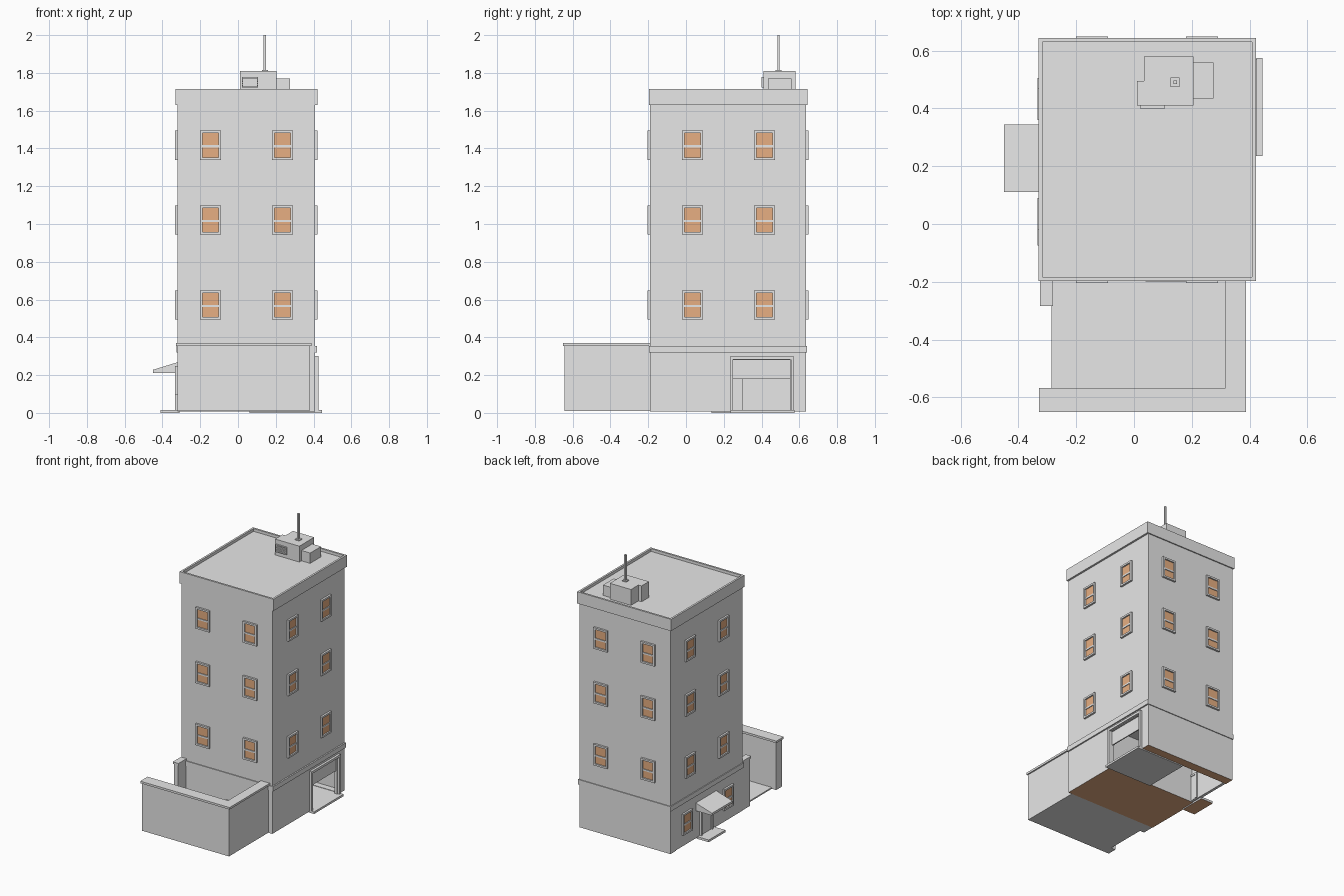
import bpy, bmesh
from math import pi
from mathutils import Matrix, Vector

if "Cube" in bpy.data.objects:
    bpy.data.objects.remove(bpy.data.objects["Cube"], do_unlink=True)


def material(name, rgb):
    m = bpy.data.materials.new(name)
    m.use_nodes = True
    m.diffuse_color = (*rgb, 1)
    m.node_tree.nodes["Principled BSDF"].inputs["Base Color"].default_value = (*rgb, 1)
    return m


GREY = material("light grey", (0.8, 0.8, 0.8))
BROWN = material("warm brown", (0.9, 0.48, 0.25))


def add_box(bm, x, y, z, slot=0):
    """Axis-aligned box given as three (low, high) ranges."""
    size = [r[1] - r[0] for r in (x, y, z)]
    mid = [(r[0] + r[1]) / 2 for r in (x, y, z)]
    mat = Matrix.Translation(mid) @ Matrix.Diagonal((*size, 1))
    verts = bmesh.ops.create_cube(bm, size=1, matrix=mat)["verts"]
    for f in {f for v in verts for f in v.link_faces}:
        f.material_index = slot


def mesh_from(name, bm):
    me = bpy.data.meshes.new(name)
    bm.to_mesh(me)
    bm.free()
    me.materials.append(GREY)
    me.materials.append(BROWN)
    return me


def place(name, me, loc=(0, 0, 0), turn=0):
    ob = bpy.data.objects.new(name, me)
    ob.location = loc
    ob.rotation_euler.z = turn
    bpy.context.collection.objects.link(ob)
    return ob


def part(name, *boxes, brown_under=False):
    bm = bmesh.new()
    for b in boxes:
        add_box(bm, *b)
    if brown_under:
        for f in bm.faces:
            f.normal_update()
            f.material_index = int(f.normal.z < -0.9)
    return place(name, mesh_from(name, bm))


def ring(x, y, z, t):
    """Four boxes forming a square ring of wall thickness t."""
    return [(x, (y[0], y[0] + t), z), (x, (y[1] - t, y[1]), z),
            ((x[0], x[0] + t), (y[0] + t, y[1] - t), z),
            ((x[1] - t, x[1]), (y[0] + t, y[1] - t), z)]


# Main block
L, R, F, B = -0.32, 0.408, -0.19, 0.635
part("upper_floors", ((L, R), (F, B), (0.31, 1.635)))
part("storey_band", ((L - 0.006, R + 0.01), (F - 0.006, B + 0.006), (0.32, 0.355)))

# Ground floor shell with garage opening on the +x side
T = 0.02
low = (0.012, 0.315)
part("ground_walls",
     ((L, R), (F, F + T), low), ((L, R), (B - T, B), low),
     ((L, L + T), (F, B), low),
     ((R - T, R), (F, 0.25), low), ((R - T, R), (0.55, B), low),
     ((R - T, R), (0.25, 0.55), (0.28, 0.315)),
     ((L, R), (0.22, 0.24), low))
part("ground_floor_plate",
     ((L, R), (F, 0.24), (0.008, 0.018)), ((L, R), (0.57, B), (0.008, 0.018)),
     brown_under=True)
part("garage_slab", ((0.06, 0.445), (0.236, 0.574), (0.0, 0.015)))
part("garage_frame",
     ((R, 0.425), (0.235, 0.25), (0.015, 0.3)), ((R, 0.425), (0.555, 0.57), (0.015, 0.3)),
     ((R, 0.425), (0.25, 0.555), (0.283, 0.3)))
part("garage_door", ((0.392, 0.4), (0.25, 0.55), (0.18, 0.285)))

# Roof and parapet
px, py = (-0.33, 0.422), (-0.197, 0.643)
part("roof_deck", (px, py, (1.63, 1.695)))
part("parapet", *ring(px, py, (1.69, 1.715), 0.014))

# Rooftop plant room, vent and aerial
part("plant_room", ((0.035, 0.205), (0.41, 0.58), (1.69, 1.81)),
     ((0.01, 0.04), (0.41, 0.495), (1.69, 1.81)))
part("plant_room_annex", ((0.2, 0.275), (0.434, 0.558), (1.69, 1.77)))
slats = [((0.026, 0.102), (0.403, 0.411), (z, z + 0.006))
         for z in (1.735, 1.747, 1.759)]
part("vent", ((0.02, 0.027), (0.4, 0.411), (1.725, 1.777)),
     ((0.1, 0.107), (0.4, 0.411), (1.725, 1.777)),
     ((0.02, 0.107), (0.4, 0.411), (1.77, 1.777)),
     ((0.02, 0.107), (0.4, 0.411), (1.722, 1.729)), *slats)
part("aerial", ((0.126, 0.158), (0.474, 0.506), (1.81, 1.816)),
     ((0.136, 0.148), (0.484, 0.496), (1.81, 2.0)))

# Sash window facing -y, reused on every wall
bm = bmesh.new()
W, H, S, D = 0.055, 0.077, 0.013, -0.014
for sx in (-1, 1):
    add_box(bm, sorted((sx * W, sx * (W - S))), (D, 0.002), (-H, H))
    add_box(bm, (-W + S, W - S), (D, 0.002), sorted((sx * H, sx * (H - S))))
add_box(bm, (-W + S, W - S), (-0.009, 0.002), (-0.012, 0.0))
add_box(bm, (-W + S, W - S), (-0.004, 0.002), (-H + S, H - S), 1)
window = mesh_from("window", bm)

for z in (0.572, 1.022, 1.417):
    for x in (-0.145, 0.235):
        place("front_window", window, (x, F, z))
        place("back_window", window, (x, B, z), pi)
    for y in (0.035, 0.415):
        place("left_window", window, (R, y, z), pi / 2)
        place("right_window", window, (L, y, z), -pi / 2)
for y in (-0.02, 0.45):
    place("ground_window", window, (L, y, 0.172), -pi / 2)

# Side entrance with step and sloping canopy
part("entrance_step", ((-0.41, L + 0.01), (0.135, 0.325), (0.0, 0.016)), brown_under=True)
part("entrance_door", ((L - 0.005, L + 0.025), (0.175, 0.285), (0.016, 0.2)))
part("entrance_frame", ((L - 0.013, L + 0.03), (0.16, 0.175), (0.016, 0.21)),
     ((L - 0.013, L + 0.03), (0.285, 0.3), (0.016, 0.21)),
     ((L - 0.013, L + 0.03), (0.175, 0.285), (0.197, 0.21)))
bm = bmesh.new()
profile = [(-0.45, 0.212), (L, 0.212), (L, 0.268), (-0.45, 0.228)]
face = bm.faces.new([bm.verts.new((x, 0.11, z)) for x, z in profile])
new = bmesh.ops.extrude_face_region(bm, geom=[face])["geom"]
bmesh.ops.translate(bm, vec=Vector((0, 0.235, 0)),
                    verts=[g for g in new if isinstance(g, bmesh.types.BMVert)])
bmesh.ops.recalc_face_normals(bm, faces=bm.faces)
place("entrance_canopy", mesh_from("entrance_canopy", bm))

# Walled yard at the front, open on the -x side
part("yard_floor", ((-0.285, 0.34), (-0.6, F), (0.01, 0.02)))
wall, cap = (0.01, 0.357), (0.355, 0.37)
part("yard_walls", ((-0.32, 0.378), (-0.643, -0.575), wall),
     ((0.325, 0.378), (-0.576, F), wall),
     ((-0.32, -0.285), (-0.278, F), wall))
part("yard_wall_caps", ((-0.328, 0.388), (-0.651, -0.567), cap),
     ((0.317, 0.388), (-0.567, F), cap),
     ((-0.325, -0.28), (-0.283, F), cap))
part("yard_door", ((0.04, 0.18), (F - 0.009, F + 0.002), (0.02, 0.16)))
